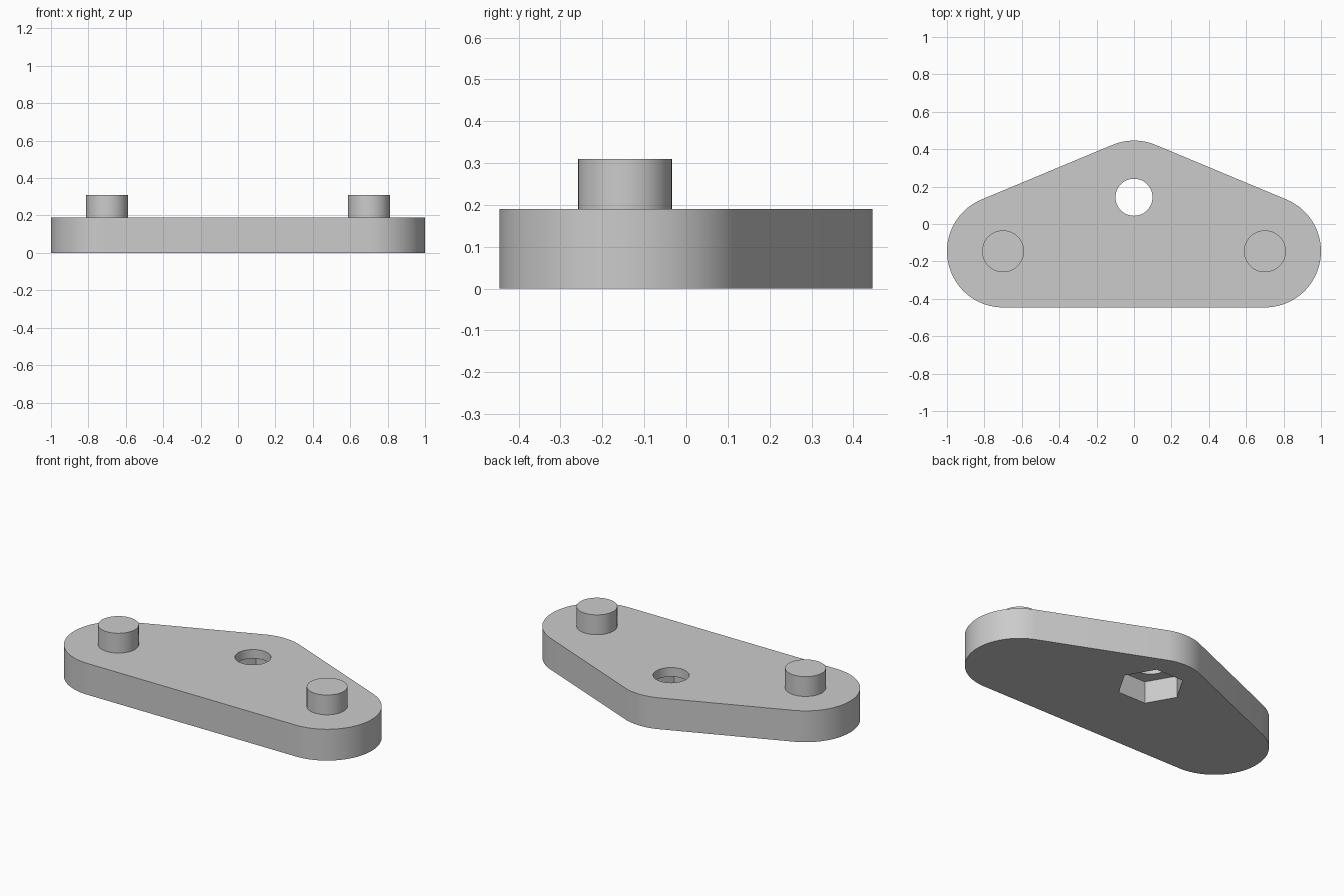
import bpy, bmesh
from math import radians, cos, sin

if "Cube" in bpy.data.objects:
    bpy.data.objects.remove(bpy.data.objects["Cube"], do_unlink=True)

PLATE_H = 0.19
PEG_TOP = 0.31
PEG_X, PEG_Y = 0.7, -0.146
HOLE_Y = 0.143
POCKET_H = 0.135

grey = bpy.data.materials.new("plain_grey")
grey.use_nodes = True
colour = (0.6, 0.6, 0.6, 1)
grey.diffuse_color = colour
grey.node_tree.nodes["Principled BSDF"].inputs["Base Color"].default_value = colour


def arc(cx, cy, r, start, end, steps):
    """Points along an arc, both ends included, angles in degrees."""
    angles = [radians(start + (end - start) * i / steps) for i in range(steps + 1)]
    return [(cx + r * cos(a), cy + r * sin(a)) for a in angles]


def ring(cx, cy, r, sides):
    return arc(cx, cy, r, 0, 360, sides)[:-1]


def prism(name, outline, z0, z1):
    """Extrude a closed outline from z0 to z1."""
    bm = bmesh.new()
    base = bm.faces.new([bm.verts.new((x, y, z0)) for x, y in outline])
    top = bmesh.ops.extrude_face_region(bm, geom=[base])["geom"]
    moved = [v for v in top if isinstance(v, bmesh.types.BMVert)]
    bmesh.ops.translate(bm, verts=moved, vec=(0, 0, z1 - z0))
    bmesh.ops.recalc_face_normals(bm, faces=bm.faces[:])
    mesh = bpy.data.meshes.new(name)
    bm.to_mesh(mesh)
    bm.free()
    mesh.materials.append(grey)
    obj = bpy.data.objects.new(name, mesh)
    bpy.context.collection.objects.link(obj)
    return obj


def select(obj):
    bpy.ops.object.select_all(action="DESELECT")
    obj.select_set(True)
    bpy.context.view_layer.objects.active = obj


def cut(target, cutter):
    cutter.hide_render = True
    mod = target.modifiers.new("cut", "BOOLEAN")
    mod.operation = "DIFFERENCE"
    mod.solver = "EXACT"
    mod.object = cutter
    select(target)
    bpy.ops.object.modifier_apply(modifier=mod.name)
    bpy.data.objects.remove(cutter, do_unlink=True)


# Plate: three equal rounded corners joined by tangent edges
R = 0.3
outline = (arc(PEG_X, PEG_Y, R, -90, 67.5, 36)
           + arc(0, 0.146, R, 67.5, 112.5, 12)
           + arc(-PEG_X, PEG_Y, R, 112.5, 270, 36))
plate = prism("plate", outline, 0, PLATE_H)

# Hexagonal nut pocket from below, round bolt hole through the top
cut(plate, prism("pocket_cutter", ring(0, HOLE_Y, 0.187, 6), -0.1, POCKET_H))
cut(plate, prism("hole_cutter", ring(0, HOLE_Y, 0.099, 48), -0.1, PLATE_H + 0.1))

# Locating pegs
parts = [plate]
for name, side in (("left_peg", 1), ("right_peg", -1)):
    parts.append(prism(name, ring(side * PEG_X, PEG_Y, 0.112, 48),
                       PLATE_H - 0.02, PEG_TOP))

for part in parts:
    select(part)
    bpy.ops.object.shade_smooth_by_angle(angle=radians(30))
